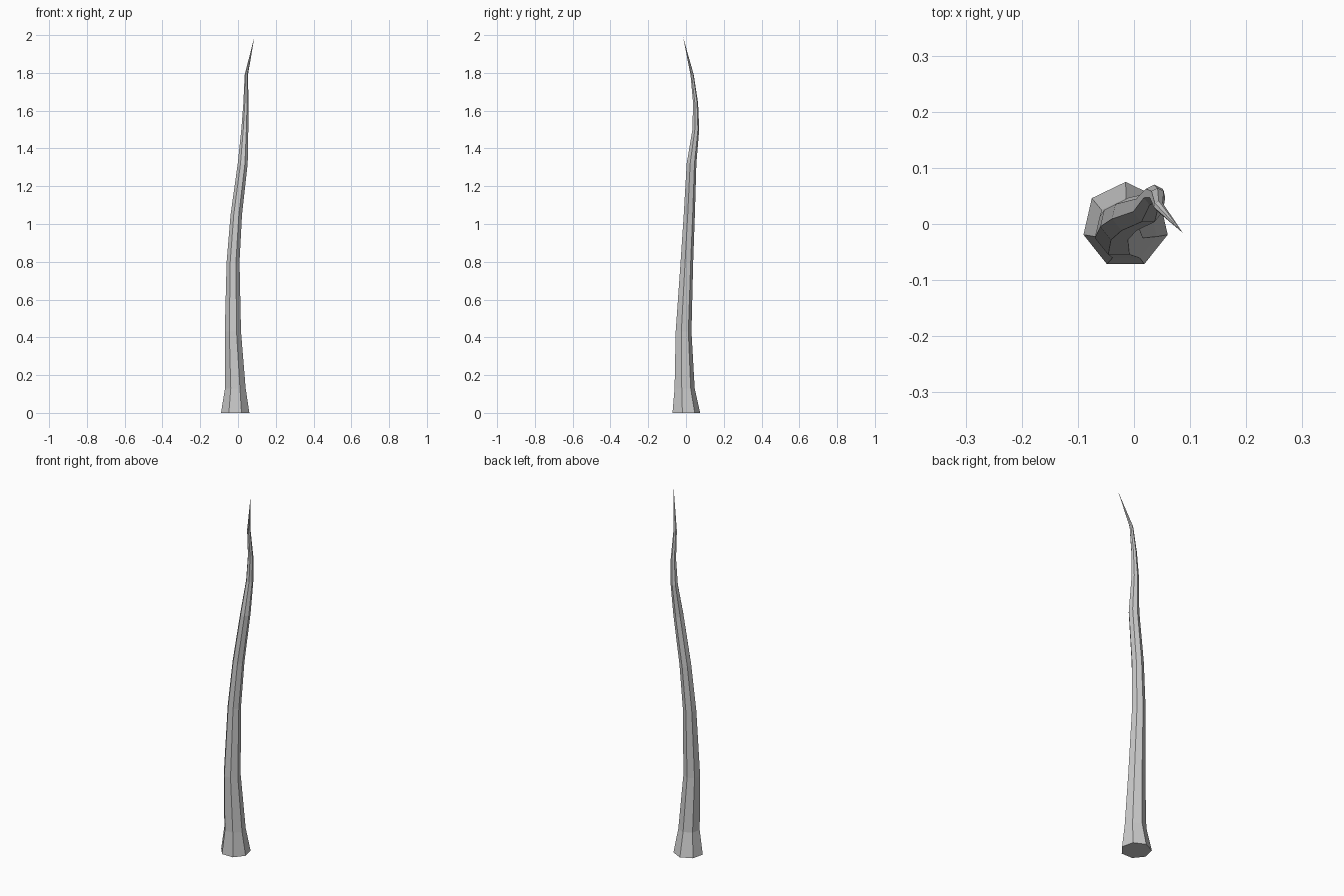
import bpy, bmesh
from math import sin, cos, pi

if "Cube" in bpy.data.objects:
    bpy.data.objects.remove(bpy.data.objects["Cube"])

SIDES = 7
# centre x, centre y, height, radius of each ring up the bending stalk
rings = [
    (-0.015, -0.002, 0.00, 0.077),
    (-0.014, -0.010, 0.13, 0.056),
    (-0.027, -0.015, 0.43, 0.044),
    (-0.026, 0.003, 0.80, 0.035),
    (-0.009, 0.016, 1.05, 0.031),
    (0.025, 0.028, 1.32, 0.027),
    (0.036, 0.051, 1.50, 0.019),
    (0.042, 0.050, 1.64, 0.014),
    (0.044, 0.032, 1.79, 0.009),
]
tip_point = (0.087, -0.016, 1.992)

bm = bmesh.new()
loops = []
for cx, cy, z, r in rings:
    loops.append([bm.verts.new((cx + r * cos(pi / 2 + 2 * pi * i / SIDES),
                                cy + r * sin(pi / 2 + 2 * pi * i / SIDES), z))
                  for i in range(SIDES)])

# flat base, tapering sides, pointed end
bm.faces.new(loops[0][::-1])
for a, b in zip(loops, loops[1:]):
    for i in range(SIDES):
        j = (i + 1) % SIDES
        bm.faces.new((a[i], a[j], b[j], b[i]))
tip = bm.verts.new(tip_point)
for i in range(SIDES):
    bm.faces.new((loops[-1][i], loops[-1][(i + 1) % SIDES], tip))
bmesh.ops.recalc_face_normals(bm, faces=bm.faces)

mesh = bpy.data.meshes.new("tapered_stalk")
bm.to_mesh(mesh)
bm.free()
bpy.context.collection.objects.link(bpy.data.objects.new("tapered_stalk", mesh))
